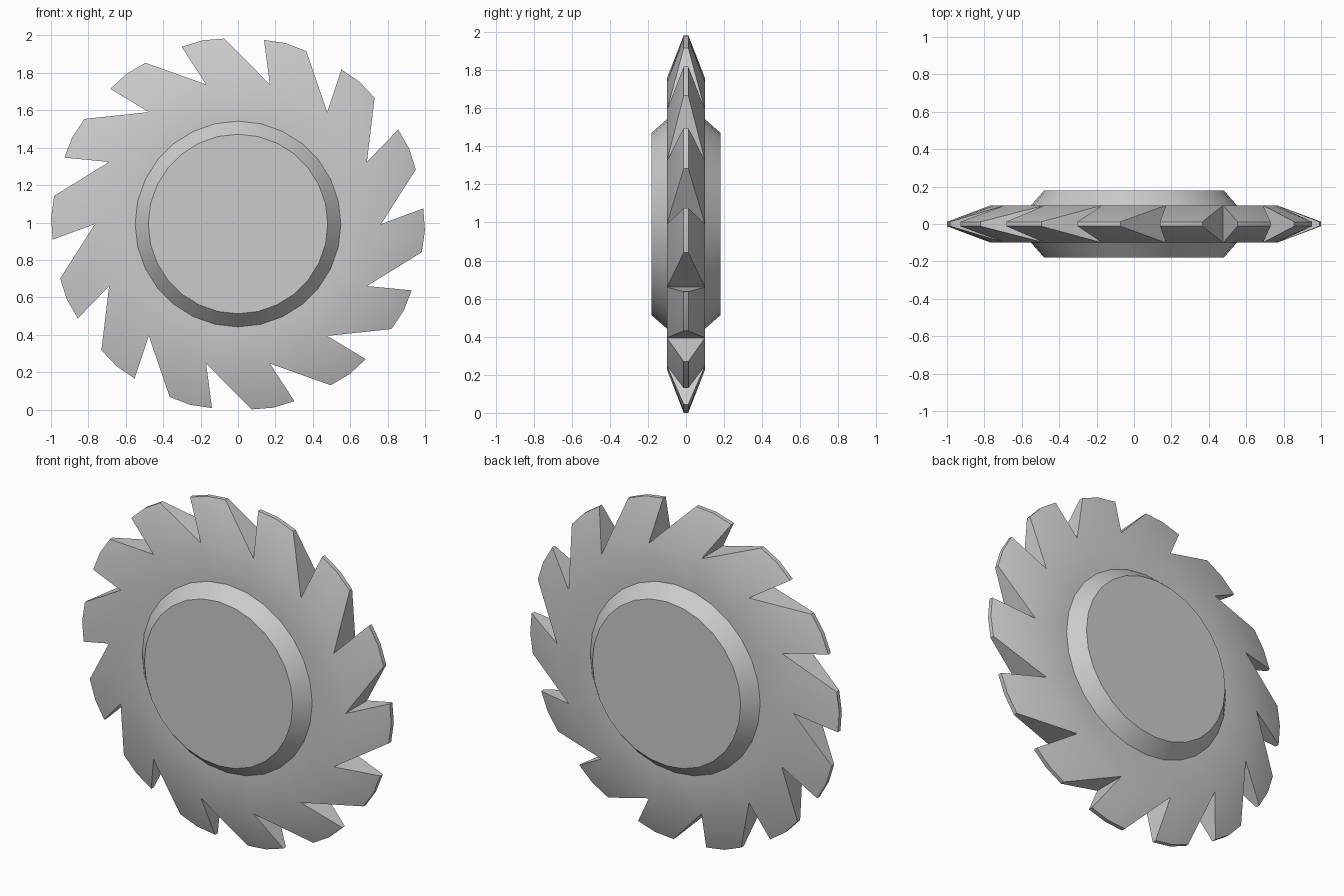
import bpy, bmesh
from math import radians, cos, sin

if "Cube" in bpy.data.objects:
    bpy.data.objects.remove(bpy.data.objects["Cube"])

TEETH = 14
STEP = 360 / TEETH
CZ = 0.992        # height of the wheel axis

bm = bmesh.new()

def vert(r, deg, y):
    a = radians(deg)
    return bm.verts.new((r * cos(a), y, CZ + r * sin(a)))

def ring(r, y):
    return [vert(r, -i * STEP / 2, y) for i in range(2 * TEETH)]

def bridge(a, b):
    n = len(a)
    for i in range(n):
        j = (i + 1) % n
        bm.faces.new((a[i], a[j], b[j], b[i]))

# both sides: raised hub, flat web, tooth flanks
sides = []
for s in (-1, 1):
    cap = ring(0.48, s * 0.18)
    hub = ring(0.55, s * 0.1)
    web = ring(0.765, s * 0.1)
    bm.faces.new(cap)
    bridge(cap, hub)
    bridge(hub, web)
    tips = []
    for k in range(TEETH):
        tip = [vert(r, d - k * STEP, s * 0.012)
               for r, d in ((0.994, 4.8), (1.0, -2.0), (0.994, -8.7))]
        v0, m, v1 = (web[(2 * k + i) % (2 * TEETH)] for i in range(3))
        bm.faces.new((v0, tip[0], tip[1], m))
        bm.faces.new((m, tip[1], tip[2], v1))
        tips.append([v0, *tip, v1])
    sides.append(tips)

# tooth rims joining the two sides
for a, b in zip(*sides):
    for i in range(4):
        bm.faces.new((a[i], a[i + 1], b[i + 1], b[i]))

bmesh.ops.recalc_face_normals(bm, faces=bm.faces)
mesh = bpy.data.meshes.new("saw_gear")
bm.to_mesh(mesh)
bm.free()
gear = bpy.data.objects.new("saw_gear", mesh)
bpy.context.collection.objects.link(gear)
bpy.context.view_layer.objects.active = gear
gear.select_set(True)
bpy.ops.object.shade_smooth_by_angle(angle=radians(30))
